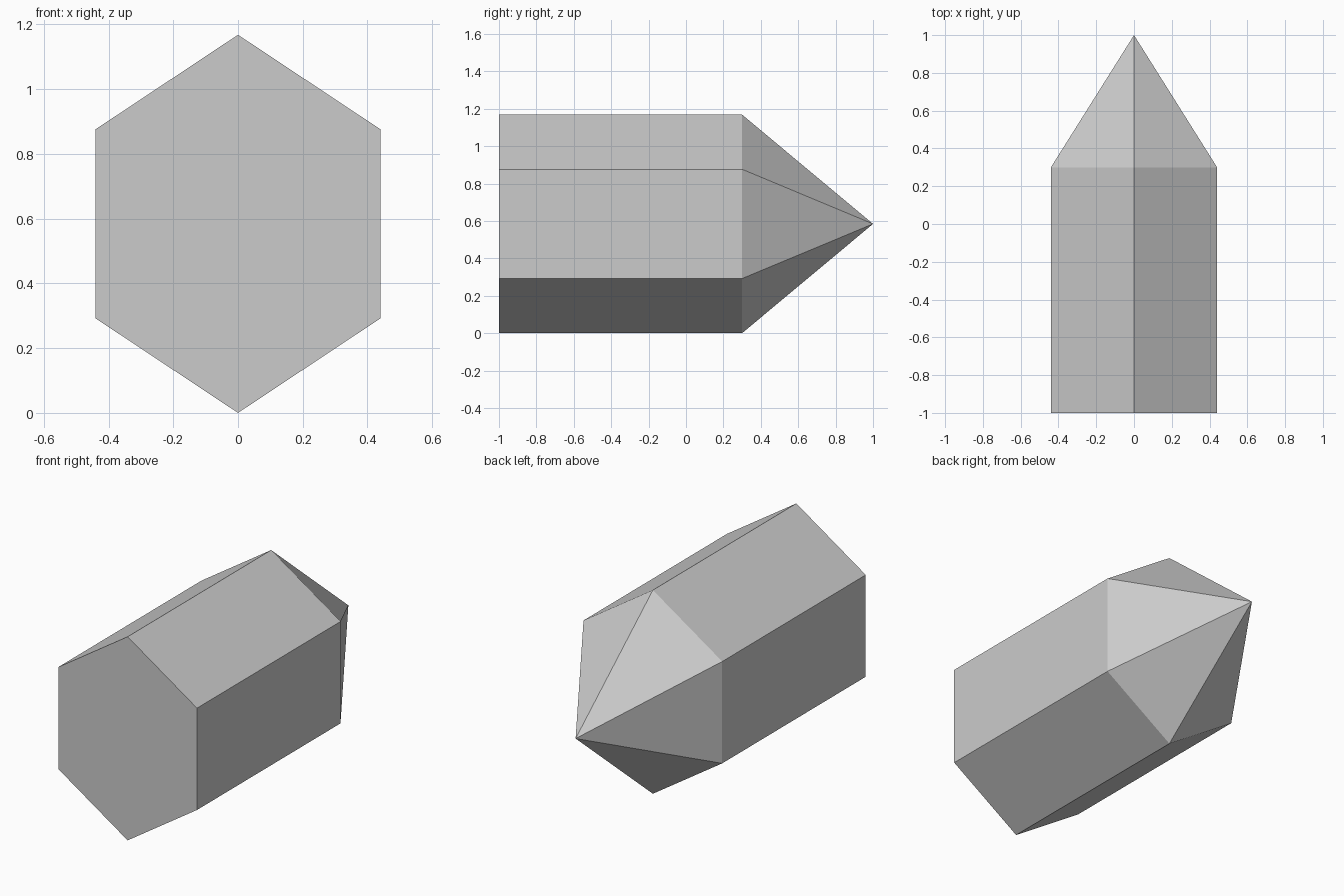
import bpy, bmesh, math

if "Cube" in bpy.data.objects:
    bpy.data.objects.remove(bpy.data.objects["Cube"])

HALF_WIDTH, RADIUS = 0.44, 0.584      # slightly narrowed hexagon
Y_BASE, Y_SHOULDER, Y_TIP = -1.0, 0.30, 1.0

grey = bpy.data.materials.new("plain grey")
grey.diffuse_color = (0.6, 0.6, 0.6, 1)
grey.use_nodes = True
grey.node_tree.nodes["Principled BSDF"].inputs["Base Color"].default_value = grey.diffuse_color

bm = bmesh.new()


def hex_ring(y):
    """Hexagon with points at top and bottom, standing across the y axis."""
    sx = HALF_WIDTH / math.cos(math.radians(30))
    return [bm.verts.new((sx * math.sin(a), y, RADIUS + RADIUS * math.cos(a)))
            for a in (math.radians(60 * i) for i in range(6))]


# Prism body, flat base and pointed tip
base, shoulder = hex_ring(Y_BASE), hex_ring(Y_SHOULDER)
tip = bm.verts.new((0, Y_TIP, RADIUS))
bm.faces.new(base)
for i in range(6):
    j = (i + 1) % 6
    bm.faces.new((base[i], base[j], shoulder[j], shoulder[i]))
    bm.faces.new((shoulder[i], shoulder[j], tip))
bmesh.ops.recalc_face_normals(bm, faces=bm.faces)

mesh = bpy.data.meshes.new("pointed_hexagonal_prism")
bm.to_mesh(mesh)
bm.free()
mesh.materials.append(grey)
bpy.context.collection.objects.link(bpy.data.objects.new("pointed_hexagonal_prism", mesh))
